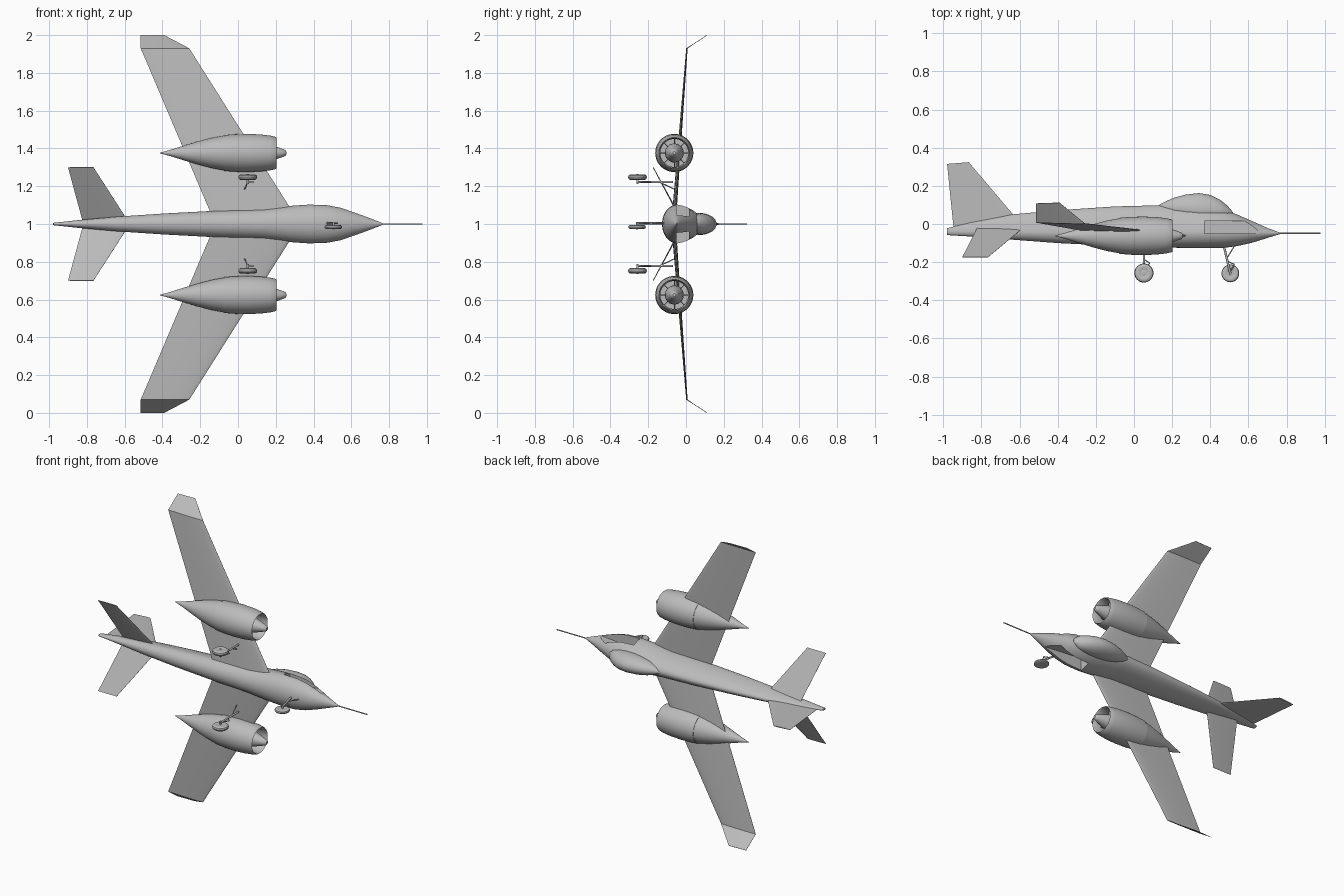
import bpy, bmesh, math
from mathutils import Vector

old = bpy.data.objects.get("Cube")
if old:
    bpy.data.objects.remove(old, do_unlink=True)

grey = bpy.data.materials.new("light grey")
grey.use_nodes = True
grey.diffuse_color = (0.5, 0.5, 0.5, 1)
grey.node_tree.nodes["Principled BSDF"].inputs["Base Color"].default_value = (0.5, 0.5, 0.5, 1)


def finish(name, bm, angle=35):
    bmesh.ops.recalc_face_normals(bm, faces=bm.faces)
    me = bpy.data.meshes.new(name)
    bm.to_mesh(me)
    bm.free()
    me.materials.append(grey)
    ob = bpy.data.objects.new(name, me)
    bpy.context.collection.objects.link(ob)
    bpy.ops.object.select_all(action='DESELECT')
    ob.select_set(True)
    bpy.context.view_layer.objects.active = ob
    if angle:
        bpy.ops.object.shade_smooth_by_angle(angle=math.radians(angle))
    return ob


def loft(name, rings, caps=True, angle=35):
    """Skin a list of equal-length closed rings."""
    bm = bmesh.new()
    vs = [[bm.verts.new(p) for p in r] for r in rings]
    n = len(rings[0])
    for a, b in zip(vs, vs[1:]):
        for i in range(n):
            bm.faces.new((a[i], a[(i + 1) % n], b[(i + 1) % n], b[i]))
    if caps:
        bm.faces.new(vs[0])
        bm.faces.new(vs[-1])
    return finish(name, bm, angle)


def lathe(name, profile, centre, axis='X', n=40, caps=True):
    """Revolve (offset, radius) pairs around X or Z through the centre."""
    rings = []
    for d, r in profile:
        ring = []
        for i in range(n):
            t = 2 * math.pi * i / n
            c, s = r * math.cos(t), r * math.sin(t)
            ring.append(Vector(centre) + (Vector((d, c, s)) if axis == 'X' else Vector((c, s, d))))
        rings.append(ring)
    return loft(name, rings, caps)


def rod(name, a, b, r, n=12):
    a, b = Vector(a), Vector(b)
    q = (b - a).to_track_quat('Z', 'Y')
    circle = [q @ Vector((r * math.cos(2 * math.pi * i / n), r * math.sin(2 * math.pi * i / n), 0)) for i in range(n)]
    return loft(name, [[a + c for c in circle], [b + c for c in circle]])


def foil(lead, trail, thick, up, n=14):
    """Aerofoil ring from leading to trailing point, thickened along up."""
    lead, trail, up = Vector(lead), Vector(trail), Vector(up).normalized()
    ts = [(1 - math.cos(math.pi * i / n)) / 2 for i in range(n + 1)]
    half = lambda t: thick * (1.48 * math.sqrt(t) - 0.63 * t - 1.76 * t**2 + 1.42 * t**3 - 0.5 * t**4) + 0.0006
    top = [lead.lerp(trail, t) + up * half(t) for t in ts]
    low = [lead.lerp(trail, t) - up * half(t) for t in ts]
    return top + low[::-1]


# Fuselage: x, bottom, widest height, top, half width
stations = [(-0.98, -0.058, -0.040, -0.022, 0.006), (-0.85, -0.066, -0.040, 0.010, 0.020),
            (-0.64, -0.082, -0.042, 0.050, 0.039), (-0.40, -0.100, -0.044, 0.072, 0.055),
            (-0.10, -0.115, -0.045, 0.092, 0.071), (0.13, -0.122, -0.045, 0.098, 0.079),
            (0.28, -0.126, -0.045, 0.095, 0.096), (0.38, -0.127, -0.045, 0.088, 0.103),
            (0.47, -0.125, -0.045, 0.076, 0.100), (0.54, -0.116, -0.045, 0.050, 0.087),
            (0.62, -0.098, -0.046, 0.015, 0.060), (0.70, -0.073, -0.048, -0.021, 0.030),
            (0.765, -0.053, -0.049, -0.045, 0.005)]
rings = []
for x, lo, mid, hi, w in stations:
    ring = []
    for i in range(48):
        t = 2 * math.pi * i / 48
        s, c = math.sin(t), math.cos(t)
        h = hi - mid if s > 0 else mid - lo
        ring.append((x, mid + h * s, 1 + w * c * (1 - 0.18 * max(s, 0))))
    rings.append(ring)
fuselage = loft("fuselage", rings)

# Side intake recesses, cut as wedges into both flanks of the nose
for s in (1, -1):
    plan = [(0.37, 0.022), (0.655, 0.046), (0.655, 0.2), (0.37, 0.2)]
    cutter = loft("intake_cutter", [[(x, y, 1 + s * z) for x, z in plan] for y in (-0.05, 0.015)], angle=0)
    cutter.hide_render = True
    m = fuselage.modifiers.new("intake", 'BOOLEAN')
    m.operation, m.solver, m.object = 'DIFFERENCE', 'EXACT', cutter
    bpy.context.view_layer.objects.active = fuselage
    bpy.ops.object.modifier_apply(modifier=m.name)
    bpy.data.objects.remove(cutter, do_unlink=True)

# Canopy bubble, blunt in front and tapering behind: x, centre, height, half width
bubble = [(0.12, 0.090, 0.004, 0.004), (0.16, 0.085, 0.031, 0.025), (0.21, 0.080, 0.058, 0.042),
          (0.27, 0.076, 0.078, 0.053), (0.34, 0.072, 0.090, 0.058), (0.40, 0.070, 0.082, 0.057),
          (0.45, 0.066, 0.062, 0.050), (0.49, 0.062, 0.034, 0.038), (0.52, 0.052, 0.008, 0.010)]
loft("canopy", [[(x, y + h * math.sin(k * math.pi / 16) * (1 if k < 16 else 0.6),
                  1 + w * math.cos(k * math.pi / 16)) for k in range(32)] for x, y, h, w in bubble])

rod("nose_probe", (0.75, -0.049, 1), (0.977, -0.049, 1), 0.0035)

# Tail fin
loft("tail_fin", [foil((-0.60, 0.01, 1), (-0.945, -0.03, 1), 0.010, (0, 0, 1)),
                  foil((-0.866, 0.324, 1), (-0.98, 0.315, 1), 0.004, (0, 0, 1))])

# Nacelle shells, revolved about x
tail_cone = [(-0.415, 0.001), (-0.36, 0.016), (-0.29, 0.038), (-0.21, 0.062), (-0.14, 0.080), (-0.075, 0.092)]
cowl = [(-0.075, 0.070), (-0.075, 0.0945), (-0.02, 0.099), (0.05, 0.101), (0.12, 0.098), (0.17, 0.092),
        (0.197, 0.086), (0.203, 0.082), (0.198, 0.078), (0.15, 0.074), (0.10, 0.074)]
spike = [(0.05, 0.050), (0.13, 0.050), (0.16, 0.046), (0.20, 0.034), (0.235, 0.022), (0.250, 0.016), (0.256, 0.008)]
tyre = [(-0.012, 0.022), (-0.015, 0.030), (-0.014, 0.040), (-0.009, 0.047), (0, 0.050),
        (0.009, 0.047), (0.014, 0.040), (0.015, 0.030), (0.012, 0.022)]
hub = [(-0.014, 0.008), (-0.010, 0.022), (0.010, 0.022), (0.014, 0.008)]

for side, s in (("left", 1), ("right", -1)):
    # Wing with upturned tip
    up = (0, 1, -0.08 * s)
    root = foil((0.330, -0.068, 1), (-0.120, -0.062, 1), 0.023, up)
    tip = foil((-0.258, 0.003, 1 + s * 0.93), (-0.515, 0.008, 1 + s * 0.93), 0.005, up)
    end = foil((-0.39, 0.112, 1 + s * 0.999), (-0.515, 0.108, 1 + s * 0.999), 0.001, (0, 0.55, -0.83 * s))
    loft(side + "_wing", [root, tip])
    loft(side + "_wing_tip", [tip, end], angle=25)

    # Drooping tailplane
    up = (0, 1, 0.55 * s)
    loft(side + "_tailplane", [foil((-0.575, -0.015, 1 + s * 0.005), (-0.82, -0.015, 1 + s * 0.005), 0.008, up),
                               foil((-0.765, -0.174, 1 + s * 0.30), (-0.90, -0.174, 1 + s * 0.30), 0.003, up)])

    # Engine nacelle
    c = (0, -0.062, 1 + s * 0.376)
    lathe(side + "_nacelle_tail", tail_cone, c)
    lathe(side + "_nacelle_cowl", cowl, c, caps=False)
    lathe(side + "_inlet_spike", spike, c)
    lathe(side + "_inlet_back", [(0.10, 0.076), (0.095, 0.076)], c)
    for k in range(8):
        t = math.pi * k / 4
        r = Vector((0, math.cos(t), math.sin(t)))
        o = Vector(c) + Vector((0.125, 0, 0))
        q = Vector((0, -r.z, r.y)) * 0.0025
        dx = Vector((0.022, 0, 0))
        loft(f"{side}_inlet_vane_{k + 1}", [[o + r * d + v for v in (dx, q, -dx, -q)] for d in (0.045, 0.077)], angle=0)

    # Main landing gear
    z = lambda d: 1 + s * d
    w = (0.052, -0.257, z(0.248))
    lathe(side + "_main_tyre", tyre, w, 'Z', 32)
    lathe(side + "_main_hub", hub, w, 'Z', 24)
    rod(side + "_main_axle", (0.052, -0.257, z(0.212)), (0.052, -0.257, z(0.266)), 0.006)
    rod(side + "_main_strut", (0.052, -0.262, z(0.222)), (0.052, -0.07, z(0.222)), 0.006)
    rod(side + "_main_brace", (0.052, -0.14, z(0.222)), (0.035, -0.065, z(0.185)), 0.003)
    rod(side + "_main_link_upper", (0.052, -0.185, z(0.222)), (0.082, -0.205, z(0.222)), 0.003)
    rod(side + "_main_link_lower", (0.082, -0.205, z(0.222)), (0.052, -0.25, z(0.222)), 0.003)

# Nose landing gear
w = (0.505, -0.259, 0.984)
lathe("nose_tyre", [(d * 0.75, r * 0.93) for d, r in tyre], w, 'Z', 32)
lathe("nose_hub", [(d * 0.75, r * 0.93) for d, r in hub], w, 'Z', 24)
rod("nose_axle", (0.505, -0.259, 0.972), (0.505, -0.259, 1.008), 0.006)
rod("nose_strut", (0.465, -0.09, 1.004), (0.506, -0.264, 1.004), 0.006)
rod("nose_brace", (0.487, -0.18, 1.004), (0.535, -0.10, 1.004), 0.003)
rod("nose_link_upper", (0.490, -0.195, 1.004), (0.527, -0.212, 1.004), 0.003)
rod("nose_link_lower", (0.527, -0.212, 1.004), (0.505, -0.25, 1.004), 0.003)
